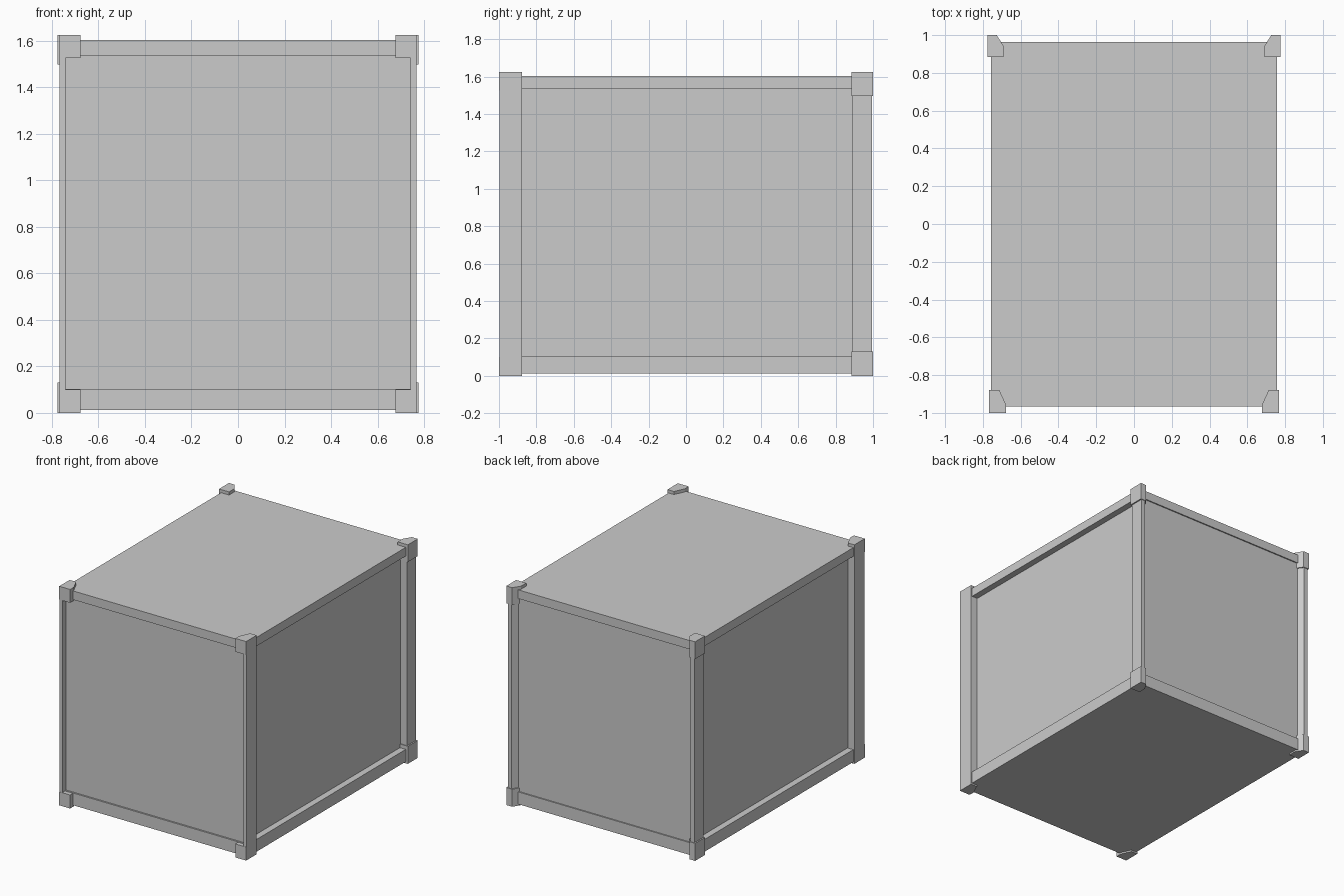
import bpy, bmesh

if "Cube" in bpy.data.objects:
    bpy.data.objects.remove(bpy.data.objects["Cube"])


def finish(name, bm, mirror=False):
    bmesh.ops.recalc_face_normals(bm, faces=bm.faces)
    mesh = bpy.data.meshes.new(name)
    bm.to_mesh(mesh)
    bm.free()
    ob = bpy.data.objects.new(name, mesh)
    bpy.context.collection.objects.link(ob)
    if mirror:
        mod = ob.modifiers.new("mirror", 'MIRROR')
        mod.use_axis = (True, False, False)
    return ob


def prism(name, outline, z0, z1):
    """Vertical prism from an xy outline, mirrored to the other side."""
    bm = bmesh.new()
    face = bm.faces.new([bm.verts.new((x, y, z0)) for x, y in outline])
    ext = bmesh.ops.extrude_face_region(bm, geom=[face])
    for v in ext["geom"]:
        if isinstance(v, bmesh.types.BMVert):
            v.co.z = z1
    return finish(name, bm, True)


def box(name, x, y, z, mirror=False):
    bm = bmesh.new()
    bmesh.ops.create_cube(bm, size=1)
    for v in bm.verts:
        for i, (lo, hi) in enumerate((x, y, z)):
            v.co[i] = hi if v.co[i] > 0 else lo
    return finish(name, bm, mirror)


TOP = 1.625
FLOOR, SILL = 0.012, 0.103
HEAD, ROOF = 1.537, 1.602

# Floor and roof frames: their edges are the bottom and top rails
box("floor_frame", (-0.758, 0.758), (-0.967, 0.964), (FLOOR, SILL))
box("roof_frame", (-0.758, 0.758), (-0.967, 0.964), (HEAD, ROOF))

# Recessed wall panels
box("side_panel", (0.69, 0.71), (-0.94, 0.94), (SILL, HEAD), True)
box("front_panel", (-0.745, 0.745), (-0.955, -0.935), (SILL, HEAD))
box("back_panel", (-0.71, 0.71), (0.935, 0.955), (SILL, HEAD))

# Front posts, stepped back to carry the front panel
prism("front_post", [(0.767, -0.998), (0.767, -0.878), (0.714, -0.878),
                     (0.69, -0.93), (0.69, -0.954), (0.742, -0.954),
                     (0.742, -0.998)], 0.10, 1.526)

# Rear posts with chamfered back corner
prism("back_post", [(0.765, 0.89), (0.765, 0.995), (0.735, 0.995),
                    (0.70, 0.945), (0.70, 0.89)], 0.12, 1.505)

# Corner blocks at the bottom and top of each post
front_block = [(0.767, -1.0), (0.767, -0.878), (0.714, -0.878),
               (0.678, -0.955), (0.678, -1.0)]
back_block = [(0.775, 0.884), (0.775, 1.0), (0.727, 1.0),
              (0.692, 0.945), (0.692, 0.884)]
for level, front_z, back_z in (("lower", (0, 0.10), (0, 0.13)),
                               ("upper", (1.526, TOP), (1.497, TOP))):
    prism(level + "_front_corner", front_block, *front_z)
    prism(level + "_back_corner", back_block, *back_z)
